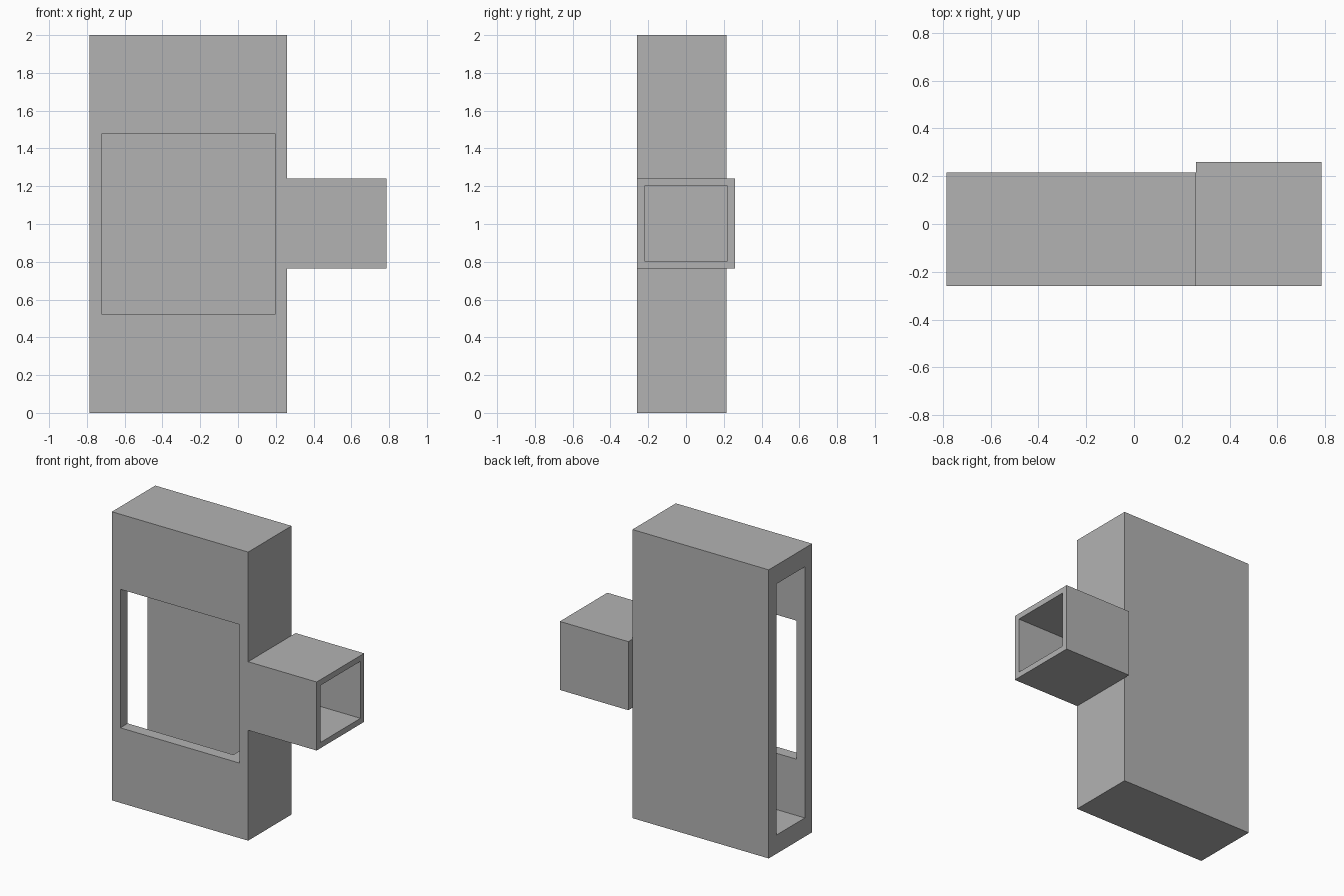
import bpy
import bmesh
from mathutils import Vector

old = bpy.data.objects.get("Cube")
if old:
    bpy.data.objects.remove(old, do_unlink=True)

# Single grey finish
GREY = (0.45, 0.45, 0.45, 1.0)
grey = bpy.data.materials.new("plain_grey")
grey.use_nodes = True
grey.diffuse_color = GREY
grey.node_tree.nodes["Principled BSDF"].inputs["Base Color"].default_value = GREY


def box(name, low, high):
    """Box between two opposite corners."""
    low, high = Vector(low), Vector(high)
    bm = bmesh.new()
    bmesh.ops.create_cube(bm, size=1)
    bmesh.ops.scale(bm, vec=high - low, verts=bm.verts)
    bmesh.ops.translate(bm, vec=(low + high) / 2, verts=bm.verts)
    mesh = bpy.data.meshes.new(name)
    bm.to_mesh(mesh)
    bm.free()
    mesh.materials.append(grey)
    obj = bpy.data.objects.new(name, mesh)
    bpy.context.collection.objects.link(obj)
    return obj


def cut(target, low, high):
    """Cut a box-shaped pocket out of the target."""
    cutter = box("cutter", low, high)
    cutter.hide_render = True
    mod = target.modifiers.new("pocket", 'BOOLEAN')
    mod.operation = 'DIFFERENCE'
    mod.solver = 'EXACT'
    mod.object = cutter
    bpy.context.view_layer.objects.active = target
    bpy.ops.object.modifier_apply(modifier=mod.name)
    bpy.data.objects.remove(cutter, do_unlink=True)


# Tall housing: side slot running inwards, then the front window
housing = box("housing", (-0.785, -0.26, 0), (0.26, 0.215, 2))
cut(housing, (-0.9, -0.18, 0.13), (0.09, 0.13, 1.87))
cut(housing, (-0.72, -0.4, 0.52), (0.195, 0.13, 1.48))

# Square side socket, open at its outer end
socket = box("side_socket", (0.26, -0.26, 0.765), (0.785, 0.26, 1.24))
cut(socket, (0.28, -0.22, 0.805), (0.9, 0.22, 1.2))
